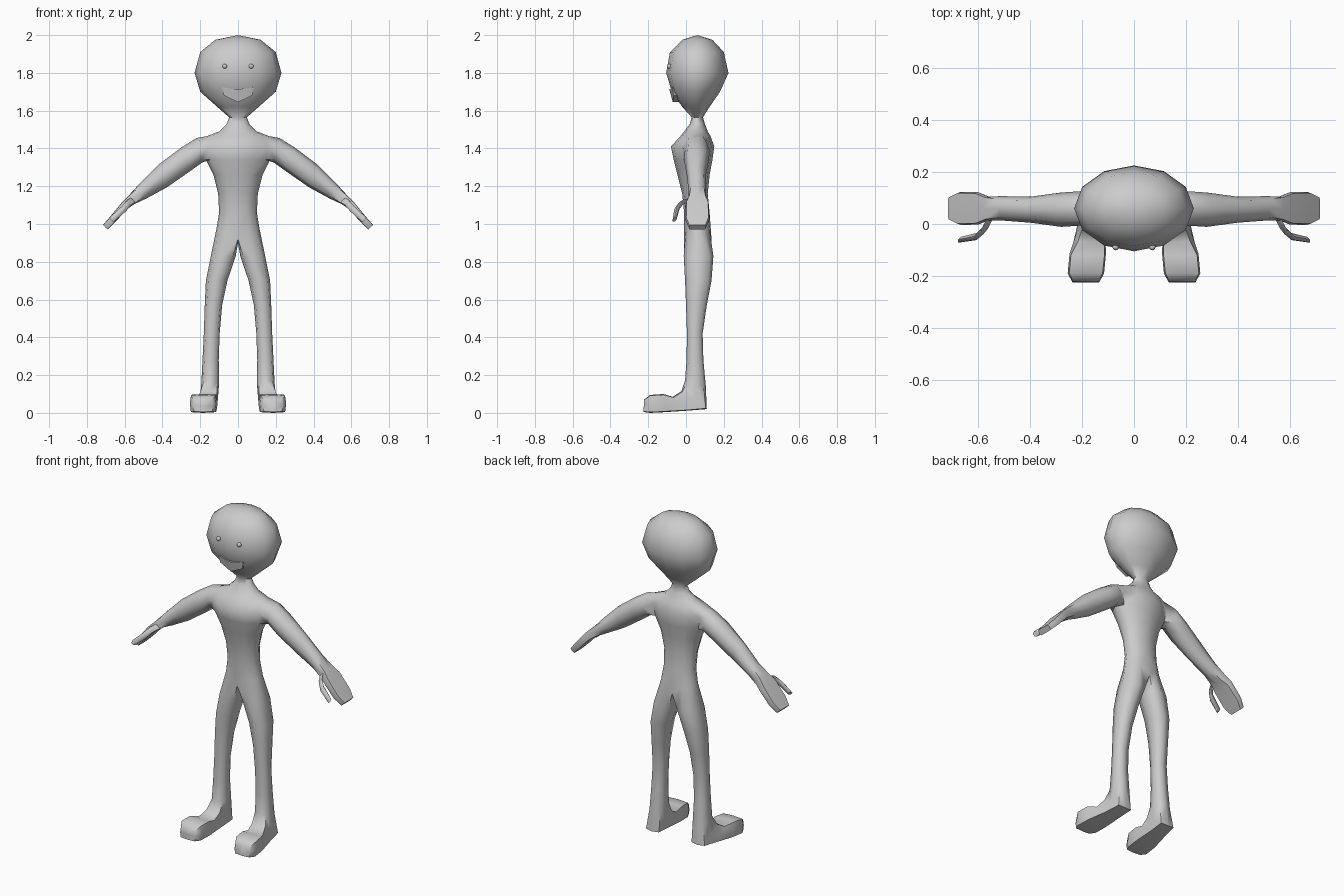
import bpy
import bmesh
from math import cos, sin, radians
from mathutils import Matrix, Vector

default_cube = bpy.data.objects.get("Cube")
if default_cube:
    bpy.data.objects.remove(default_cube)

# Single clay-grey material
grey = bpy.data.materials.new("clay_grey")
grey.use_nodes = True
colour = (0.6, 0.6, 0.6, 1)
grey.diffuse_color = colour
grey.node_tree.nodes["Principled BSDF"].inputs["Base Color"].default_value = colour


def clamp(value):
    return max(-1, min(1, value))


def ring(bm, first, last, side, start, step, count, boxy=1):
    """Cross-section whose two ends are 'first' and 'last', widened along 'side'."""
    first, last, side = Vector(first), Vector(last), Vector(side)
    centre, axis = (first + last) / 2, (first - last) / 2
    verts = []
    for k in range(count):
        angle = radians(start + step * k)
        verts.append(bm.verts.new(centre + side * clamp(cos(angle) * boxy)
                                  + axis * clamp(sin(angle) * boxy)))
    return verts


def skin(bm, rings, closed=True):
    """Quads between neighbouring rings."""
    for low, high in zip(rings, rings[1:]):
        count = len(low)
        for k in range(count if closed else count - 1):
            n = (k + 1) % count
            bm.faces.new((low[k], low[n], high[n], high[k]))


def finish(bm, name, mirrored=False, angle=60):
    if mirrored:
        bmesh.ops.mirror(bm, geom=bm.verts[:] + bm.edges[:] + bm.faces[:],
                         matrix=Matrix.Identity(4), merge_dist=0.0005, axis='X')
    bmesh.ops.remove_doubles(bm, verts=bm.verts[:], dist=0.0005)
    bmesh.ops.recalc_face_normals(bm, faces=bm.faces[:])
    mesh = bpy.data.meshes.new(name)
    bm.to_mesh(mesh)
    bm.free()
    obj = bpy.data.objects.new(name, mesh)
    bpy.context.collection.objects.link(obj)
    mesh.materials.append(grey)
    bpy.ops.object.select_all(action='DESELECT')
    obj.select_set(True)
    bpy.context.view_layer.objects.active = obj
    bpy.ops.object.shade_smooth_by_angle(angle=radians(angle))
    return obj


# Trunk and head, one half: height, half width, front y, back y
trunk = [
    (.97, .115, -.01, .135), (1.06, .1, -.01, .125), (1.16, .105, -.02, .115),
    (1.26, .13, -.045, .125), (1.34, .17, -.065, .14), (1.41, .18, -.08, .15),
    (1.465, .165, -.03, .13), (1.49, .1, -.01, .115), (1.53, .06, .02, .1),
    (1.565, .047, .03, .09), (1.62, .11, -.02, .125), (1.7, .2, -.075, .18),
    (1.8, .23, -.105, .225), (1.91, .2, -.085, .2), (1.975, .12, -.02, .14),
    (2, 0, .06, .06),
]
shoulder = 4
bm = bmesh.new()
rows = [ring(bm, (0, back, z), (0, front, z), (width, 0, 0), -90, 30, 7)
        for z, width, front, back in trunk]
skin(bm, rows, closed=False)

# Open the side of the chest for the arm
socket_centre = rows[shoulder + 1][3]
low, mid, high = rows[shoulder:shoulder + 3]
socket = [low[3], low[4], mid[4], high[4], high[3], high[2], mid[2], low[2]]
bmesh.ops.delete(bm, geom=[socket_centre], context='VERTS')

# Arm and flat hand: top x, top z, bottom x, bottom z, centre y, half depth
arm = [
    (.22, 1.455, .19, 1.325, .06, .066), (.3, 1.405, .26, 1.275, .055, .066),
    (.42, 1.315, .375, 1.195, .055, .05), (.52, 1.215, .485, 1.135, .06, .047),
    (.575, 1.155, .55, 1.105, .06, .046), (.61, 1.12, .585, 1.08, .06, .062),
    (.68, 1.035, .65, 1.01, .06, .064), (.715, .995, .69, .97, .06, .045),
]
arm_rings = [ring(bm, (tx, y, tz), (bx, y, bz), (0, depth, 0), -90, 45, 8,
                  1 if tx < .55 else 1.3)
             for tx, tz, bx, bz, y, depth in arm]
skin(bm, [socket] + arm_rings)
bm.faces.new(arm_rings[-1])

# Leg bending into the foot: x, half width, back y, back z, front y, front z
leg = [
    (.078, .066, .145, .83, -.012, .83), (.113, .057, .135, .7, -.005, .7),
    (.13, .046, .11, .57, .0, .57), (.139, .042, .088, .42, .005, .42),
    (.145, .043, .092, .28, .003, .28), (.147, .047, .105, .14, -.005, .17),
    (.155, .048, .11, .02, -.025, .115), (.165, .055, .01, .012, -.07, .085),
    (.178, .07, -.11, .004, -.12, .1), (.185, .07, -.19, 0, -.19, .095),
    (.185, .052, -.225, .005, -.222, .07),
]
hips = rows[0]
for vert in (hips[0], hips[-1]):
    vert.co.z -= .05
crotch = bm.verts.new((0, .06, .9))
leg_rings = [ring(bm, (x, by, bz), (x, fy, fz), (width, 0, 0), -135, 45, 8,
                  1.1 if bz > .1 else 1.3)
             for x, width, by, bz, fy, fz in leg]
skin(bm, [hips + [crotch]] + leg_rings)
bm.faces.new(leg_rings[-1])
finish(bm, "body", mirrored=True)

# Thumbs: curved finger in front of each hand
bm = bmesh.new()
thumb = [(.55, .03, 1.13, .022), (.575, -.02, 1.115, .022),
         (.605, -.048, 1.08, .016), (.665, -.06, 1.025, .012)]
thumb_rings = [ring(bm, (x + .012, y, z + .012), (x - .012, y, z - .012),
                    (-size / 2, size, size / 2), -90, 60, 6)
               for x, y, z, size in thumb]
skin(bm, thumb_rings)
for end in (thumb_rings[0], thumb_rings[-1]):
    bm.faces.new(end)
finish(bm, "thumbs", mirrored=True)

# Eyes: small beads set in the face
bm = bmesh.new()
bmesh.ops.create_uvsphere(bm, u_segments=10, v_segments=6, radius=.013,
                          matrix=Matrix.Translation((.07, -.088, 1.835)))
finish(bm, "eyes", mirrored=True)

# Smiling mouth: wedge with a protruding lower lip
bm = bmesh.new()
outline = [(0, -.088, 1.712), (.085, -.072, 1.725), (.075, -.066, 1.68),
           (0, -.07, 1.645), (-.075, -.066, 1.68), (-.085, -.072, 1.725)]
front = [bm.verts.new(point) for point in outline]
back = [bm.verts.new((x * .8, .02, z)) for x, y, z in outline]
skin(bm, [front, back])
bm.faces.new((front[0], front[1], front[2], front[3]))
bm.faces.new((front[0], front[3], front[4], front[5]))
bm.faces.new(back)
finish(bm, "mouth", angle=30)
